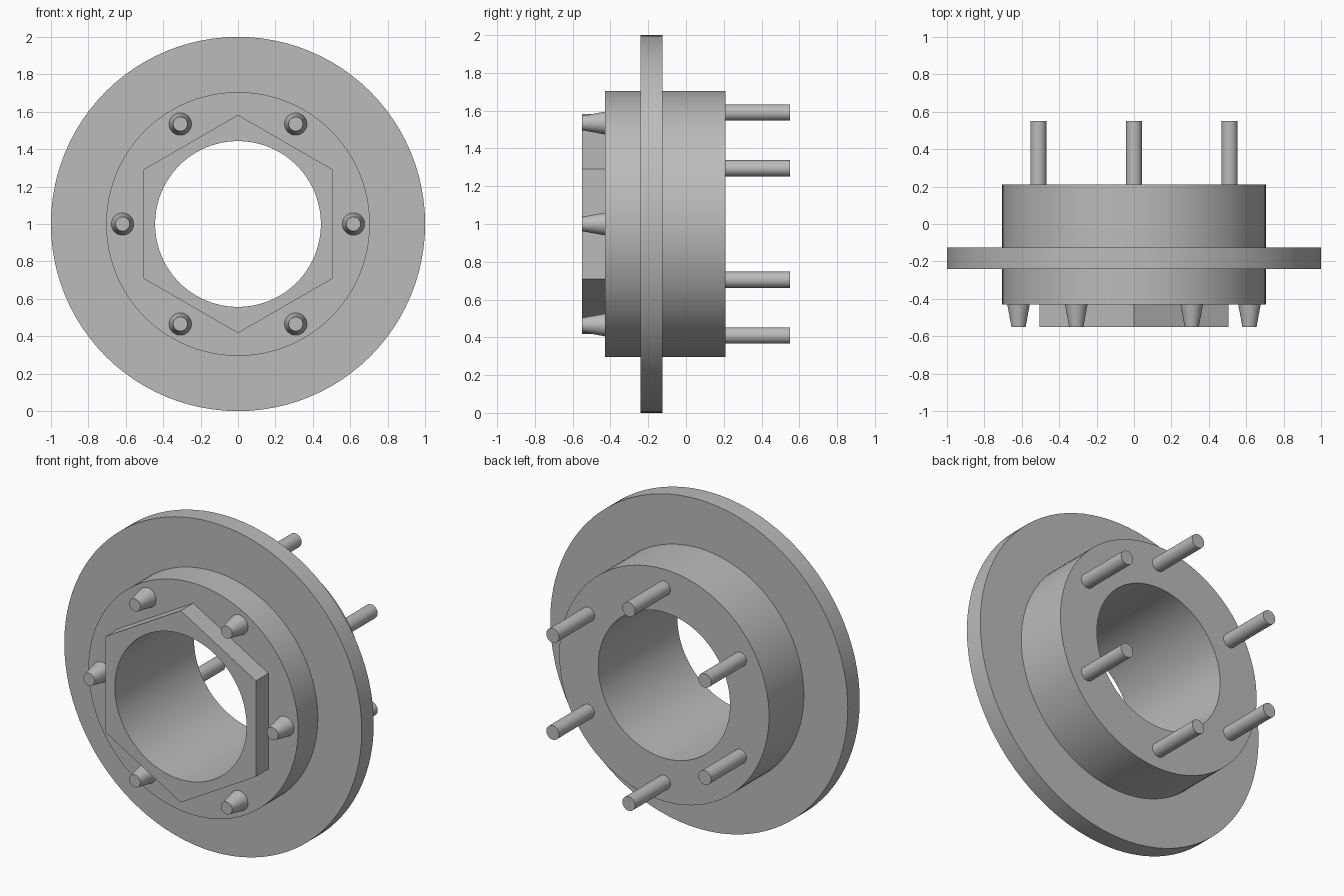
import bpy
import bmesh
from math import sin, cos, pi, radians
from mathutils import Vector

cube = bpy.data.objects.get("Cube")
if cube:
    bpy.data.objects.remove(cube, do_unlink=True)

# Single grey metal
metal = bpy.data.materials.new("grey_metal")
metal.use_nodes = True
GREY = (0.5, 0.5, 0.5, 1)
metal.diffuse_color = GREY
metal.node_tree.nodes["Principled BSDF"].inputs["Base Color"].default_value = GREY

CENTRE_Z = 1.0
BORE = 0.443
HUB_FRONT, HUB_BACK = -0.43, 0.21
FRONT_END, BACK_END = -0.55, 0.55


def round_outline(radius):
    return lambda a: radius


def hex_outline(radius):
    # Hexagon with a corner pointing straight up
    return lambda a: radius * cos(pi / 6) / cos((a - pi / 6) % (pi / 3) - pi / 6)


def lathe(name, profile, closed, segments=96, centre=(0, CENTRE_Z)):
    """Sweep (y, outline) rings round the y axis; open profiles get end caps."""
    bm = bmesh.new()
    rings = []
    for y, outline in profile:
        ring = []
        for i in range(segments):
            a = 2 * pi * i / segments
            r = outline(a)
            ring.append(bm.verts.new((centre[0] + r * cos(a), y, centre[1] + r * sin(a))))
        rings.append(ring)
    pairs = list(zip(rings, rings[1:]))
    if closed:
        pairs.append((rings[-1], rings[0]))
    else:
        bm.faces.new(rings[0])
        bm.faces.new(rings[-1])
    for a, b in pairs:
        for i in range(segments):
            j = (i + 1) % segments
            bm.faces.new((a[i], a[j], b[j], b[i]))
    bmesh.ops.recalc_face_normals(bm, faces=bm.faces)
    mesh = bpy.data.meshes.new(name)
    bm.to_mesh(mesh)
    bm.free()
    mesh.materials.append(metal)
    obj = bpy.data.objects.new(name, mesh)
    bpy.context.collection.objects.link(obj)
    bpy.ops.object.select_all(action="DESELECT")
    obj.select_set(True)
    bpy.context.view_layer.objects.active = obj
    bpy.ops.object.shade_smooth_by_angle(angle=radians(25))
    return obj


bore, body, rim = (round_outline(r) for r in (BORE, 0.705, 1.0))

# Hub drum with its wide flange
lathe("hub_and_flange", [
    (HUB_FRONT, bore), (HUB_FRONT, body), (-0.24, body), (-0.24, rim),
    (-0.125, rim), (-0.125, body), (HUB_BACK, body), (HUB_BACK, bore),
], closed=True)

# Hexagonal collar round the bore
hexagon = hex_outline(0.583)
lathe("hex_collar", [
    (FRONT_END, bore), (FRONT_END, hexagon), (HUB_FRONT, hexagon), (HUB_FRONT, bore),
], closed=True)

# Tapered studs in front, straight pins behind, half a step apart
for k in range(6):
    a = k * pi / 3
    lathe(f"front_stud_{k + 1}",
          [(FRONT_END, round_outline(0.038)), (HUB_FRONT, round_outline(0.06))],
          False, 32, (0.617 * cos(a), CENTRE_Z + 0.617 * sin(a)))
    a += pi / 6
    lathe(f"rear_pin_{k + 1}",
          [(HUB_BACK, round_outline(0.043)), (BACK_END, round_outline(0.043))],
          False, 32, (0.59 * cos(a), CENTRE_Z + 0.59 * sin(a)))
